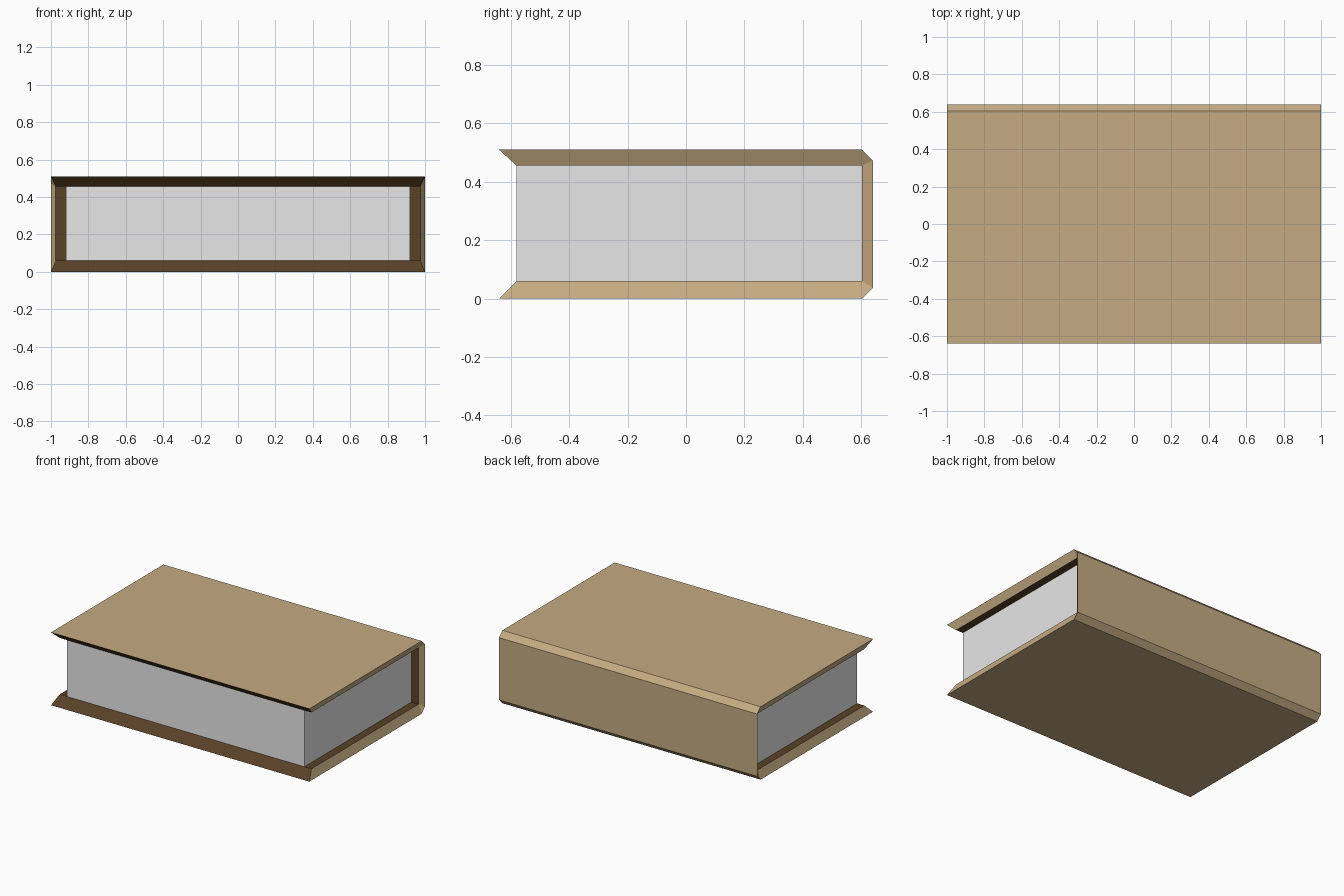
import bpy, bmesh

if "Cube" in bpy.data.objects:
    bpy.data.objects.remove(bpy.data.objects["Cube"])


def material(name, rgb):
    m = bpy.data.materials.new(name)
    m.diffuse_color = (*rgb, 1.0)
    m.use_nodes = True
    m.node_tree.nodes["Principled BSDF"].inputs["Base Color"].default_value = m.diffuse_color
    return m


tan = material("tan_cover", (0.56, 0.41, 0.225))
brown = material("dark_brown_lining", (0.10, 0.054, 0.02))
white = material("page_white", (0.8, 0.8, 0.8))


def finish(name, bm, mats):
    bmesh.ops.recalc_face_normals(bm, faces=bm.faces)
    mesh = bpy.data.meshes.new(name)
    bm.to_mesh(mesh)
    bm.free()
    for m in mats:
        mesh.materials.append(m)
    ob = bpy.data.objects.new(name, mesh)
    bpy.context.collection.objects.link(ob)
    return ob


# Cover: C-shaped section, outer skin wider than the inner lining
OUTER = [(-0.64, 0), (0.603, 0), (0.64, 0.037), (0.64, 0.473), (0.603, 0.51), (-0.64, 0.51)]
INNER = [(-0.58, 0.06), (0.603, 0.06), (0.603, 0.455), (-0.58, 0.455)]
bm = bmesh.new()
ring = lambda pts, x: [bm.verts.new((x, y, z)) for y, z in pts]
oL, oR = ring(OUTER, -1.0), ring(OUTER, 1.0)
iL, iR = ring(INNER, -0.975), ring(INNER, 0.975)


def face(verts, mat):
    bm.faces.new(verts).material_index = mat


# outer skin and inner lining
for left, right, mat in ((oL, oR, 0), (iL, iR, 1)):
    for k in range(len(left) - 1):
        face((left[k], left[k + 1], right[k + 1], right[k]), mat)
# sloped front edges of both boards
for k in (0, -1):
    face((oL[k], oR[k], iR[k], iL[k]), 1)
# sloped side rims
for o, i in ((oL, iL), (oR, iR)):
    face((o[0], o[1], i[1], i[0]), 0)
    face((o[1], o[2], i[1]), 0)
    face((o[2], o[3], i[2], i[1]), 0)
    face((o[3], o[4], i[2]), 0)
    face((o[4], o[5], i[3], i[2]), 0)
finish("book_cover", bm, [tan, brown])

# Page block
bm = bmesh.new()
bmesh.ops.create_cube(bm, size=1.0)
for v in bm.verts:
    v.co.x *= 1.84
    v.co.y = -0.58 if v.co.y < 0 else 0.603
    v.co.z = 0.06 if v.co.z < 0 else 0.455
finish("page_block", bm, [white])
